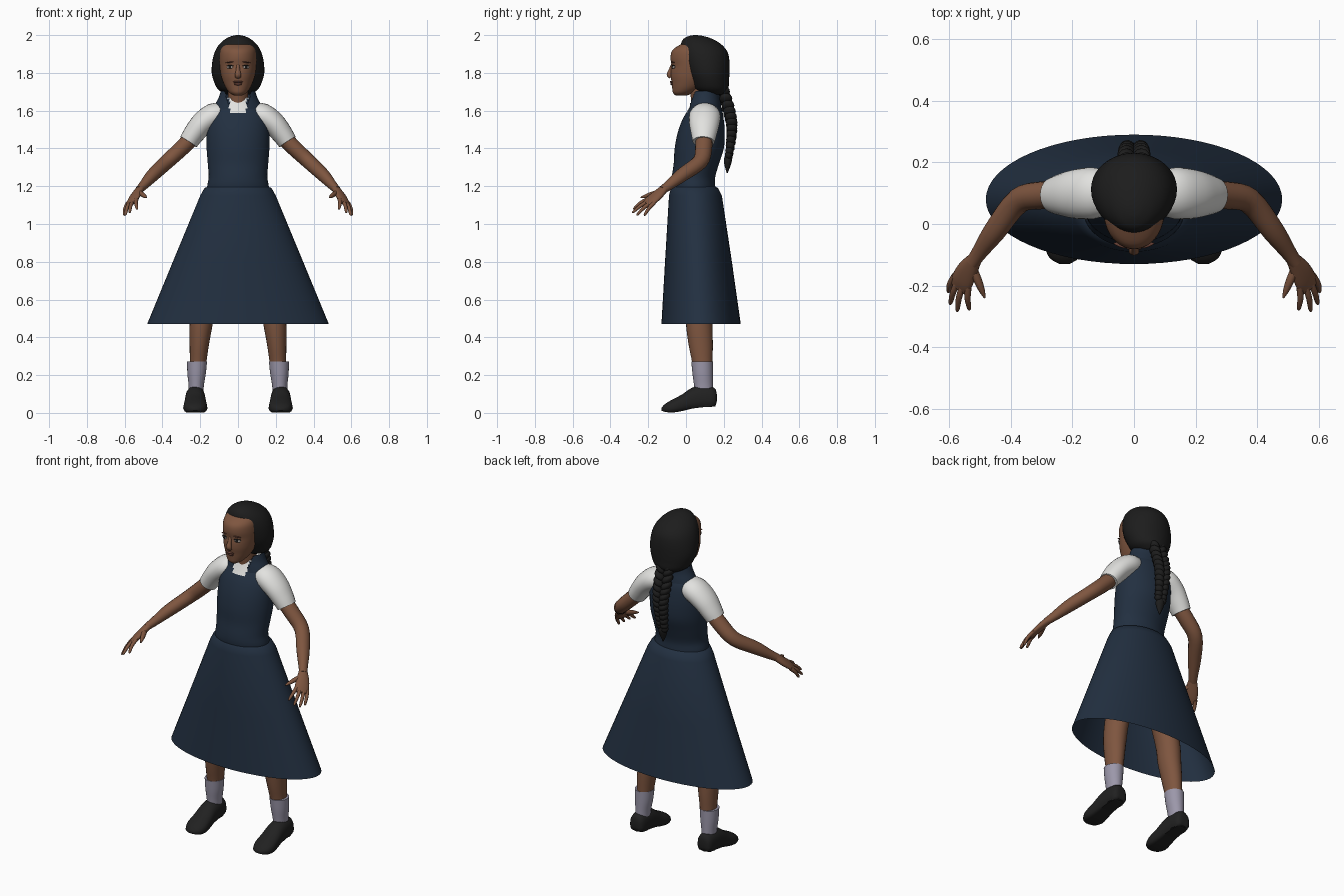
import bpy, bmesh
from math import sin, cos, pi, radians
from mathutils import Vector, Matrix

if "Cube" in bpy.data.objects:
    bpy.data.objects.remove(bpy.data.objects["Cube"])


def material(name, r, g, b):
    m = bpy.data.materials.new(name)
    m.use_nodes = True
    m.diffuse_color = (r, g, b, 1)
    node = next(n for n in m.node_tree.nodes if n.type == "BSDF_PRINCIPLED")
    node.inputs["Base Color"].default_value = (r, g, b, 1)
    node.inputs["Roughness"].default_value = 0.8
    return m


NAVY = material("navy_cloth", 0.016, 0.029, 0.052)
SKIN = material("brown_skin", 0.21, 0.092, 0.05)
WHITE = material("white_shirt", 0.76, 0.76, 0.74)
SOCK = material("grey_sock", 0.33, 0.31, 0.4)
SHOE = material("black_leather", 0.015, 0.015, 0.015)
HAIR = material("black_hair", 0.012, 0.012, 0.012)
LIPS = material("dark_lips", 0.13, 0.05, 0.035)
EYE = material("eye_white", 0.4, 0.36, 0.33)
made = []


def finish(name, bm, mats, rule=None, drop=None):
    """Turn a bmesh into an object, dropping or colouring faces by rule."""
    if drop:
        bmesh.ops.delete(bm, geom=[f for f in bm.faces if drop(f.calc_center_median())],
                         context="FACES")
    bmesh.ops.recalc_face_normals(bm, faces=bm.faces)
    if rule:
        for f in bm.faces:
            f.material_index = rule(f.calc_center_median())
    mesh = bpy.data.meshes.new(name)
    bm.to_mesh(mesh)
    bm.free()
    for m in mats:
        mesh.materials.append(m)
    ob = bpy.data.objects.new(name, mesh)
    bpy.context.collection.objects.link(ob)
    made.append(ob)
    return ob


def smooth(rows, k):
    """Catmull-Rom interpolation of tuples."""
    if k < 2:
        return rows
    out = []
    for i in range(len(rows) - 1):
        a, b, c, d = (rows[max(0, min(len(rows) - 1, i + j))] for j in (-1, 0, 1, 2))
        for t in (s / k for s in range(k)):
            out.append(tuple(
                q + 0.5 * t * (r - p + t * (2 * p - 5 * q + 4 * r - s + t * (3 * (q - r) + s - p)))
                for p, q, r, s in zip(a, b, c, d)))
    return out + [rows[-1]]


def skin_rings(name, rings, mats, caps=True, rule=None, drop=None):
    bm = bmesh.new()
    vs = [[bm.verts.new(p) for p in ring] for ring in rings]
    n = len(vs[0])
    for a, b in zip(vs, vs[1:]):
        for i in range(n):
            j = (i + 1) % n
            bm.faces.new((a[i], a[j], b[j], b[i]))
    if caps:
        bm.faces.new(vs[0])
        bm.faces.new(vs[-1])
    return finish(name, bm, mats, rule, drop)


def circle(n):
    return [(cos(2 * pi * i / n), sin(2 * pi * i / n)) for i in range(n)]


def loft(name, rows, *mats, n=32, k=4, x=0, **kw):
    """Horizontal ellipses: rows of z, centre y, half width, half depth[, centre x]."""
    rings = []
    for z, cy, rx, ry, *cx in smooth(rows, k):
        ox = cx[0] if cx else x
        rings.append([(ox + rx * c, cy + ry * s, z) for c, s in circle(n)])
    return skin_rings(name, rings, mats, **kw)


def tube(name, rows, mat, across=(0, 1, 0), n=16, k=4, **kw):
    """Ellipses square to a path: rows of x, y, z, radius across, radius along thickness."""
    rows = smooth(rows, k)
    pts = [Vector(r[:3]) for r in rows]
    rings = []
    for i, r in enumerate(rows):
        t = (pts[min(i + 1, len(pts) - 1)] - pts[max(i - 1, 0)]).normalized()
        u = Vector(across)
        u = (u - t * u.dot(t)).normalized()
        v = t.cross(u)
        rings.append([pts[i] + u * r[3] * c + v * r[4] * s for c, s in circle(n)])
    return skin_rings(name, rings, [mat], **kw)


def ball(name, at, size, mat, tilt=0, turn=0):
    bm = bmesh.new()
    bmesh.ops.create_uvsphere(bm, u_segments=16, v_segments=10, radius=1)
    bm.transform(Matrix.Translation(at) @ Matrix.Rotation(turn, 4, "Z")
                 @ Matrix.Rotation(tilt, 4, "Y") @ Matrix.Diagonal((*size, 1)))
    return finish(name, bm, [mat])


# Dress bodice with the shirt showing at the neck and armholes
def bodice_colour(c):
    bib = abs(c.x) < 0.045 and c.z > 1.585 and c.y < 0.08
    armhole = c.z > 1.5 and abs(c.x) > 0.165 - 0.4 * (c.z - 1.5)
    return 1 if bib or armhole or c.z > 1.665 else 0


loft("bodice", [(1.13, .05, .165, .11), (1.2, .04, .163, .115), (1.25, .04, .155, .115),
                (1.32, .055, .16, .12), (1.4, .07, .166, .13), (1.48, .08, .166, .125),
                (1.55, .09, .16, .11), (1.6, .1, .142, .092), (1.64, .103, .11, .075),
                (1.67, .105, .085, .065)], NAVY, WHITE, n=64, rule=bodice_colour)
loft("dress_collar", [(1.6, .1, .14, .088), (1.64, .1, .118, .084), (1.67, .1, .102, .08),
                      (1.705, .1, .09, .078)], NAVY, n=64, caps=False,
     drop=lambda c: c.y < 0.1 and abs(c.x) < 0.042 + 0.25 * (c.z - 1.6))
loft("skirt", [(1.2, .04, .155, .112), (1.19, .045, .178, .125), (1.15, .05, .2, .14),
               (.8, .066, .345, .177), (.47, .08, .481, .21)], NAVY, n=64, k=1, caps=False)

# Neck, head and hair
loft("neck", [(1.6, .09, .06, .06), (1.66, .085, .054, .058), (1.76, .07, .055, .06)], SKIN)
loft("head", [(1.68, -.025, .022, .03), (1.695, -.015, .045, .054), (1.72, .005, .064, .078),
              (1.75, .02, .078, .096), (1.78, .032, .088, .113), (1.81, .04, .094, .121),
              (1.84, .042, .098, .119), (1.88, .042, .099, .124), (1.92, .045, .095, .117),
              (1.95, .05, .08, .08), (1.97, .06, .05, .05)], SKIN, n=40)
loft("hair", [(1.685, .15, .06, .05), (1.71, .135, .103, .088), (1.75, .125, .126, .102),
              (1.8, .115, .139, .115), (1.86, .105, .136, .125), (1.91, .095, .123, .125),
              (1.95, .08, .1, .108), (1.98, .063, .066, .076), (1.996, .053, .03, .035),
              (2.0, .05, .005, .005)], HAIR, n=40)

# Face
tube("nose", [(0, -.07, 1.845, .008, .008), (0, -.082, 1.815, .011, .01),
              (0, -.088, 1.79, .017, .014), (0, -.082, 1.775, .015, .008)],
     SKIN, across=(1, 0, 0))
ball("upper_lip", (0, -.077, 1.752), (.026, .009, .006), LIPS)
ball("lower_lip", (0, -.073, 1.741), (.022, .01, .007), LIPS)
for side, s in (("left", 1), ("right", -1)):
    ball(side + "_eye", (s * .043, -.066, 1.83), (.018, .007, .008), EYE, turn=s * .35)
    ball(side + "_iris", (s * .042, -.07, 1.83), (.008, .006, .008), HAIR, turn=s * .35)
    ball(side + "_lash", (s * .043, -.068, 1.838), (.02, .007, .003), HAIR, turn=s * .35)
    ball(side + "_brow", (s * .045, -.069, 1.856), (.022, .006, .003), LIPS,
         tilt=s * .12, turn=s * .35)

# Braid: slanted lobes in pairs that shrink towards the tip
spine = smooth([(.19, 1.72, .05), (.222, 1.62, .05), (.242, 1.53, .045),
                (.238, 1.44, .038), (.226, 1.36, .03)], 3)
for i, (y, z, w) in enumerate(spine):
    for side, s in (("left", 1), ("right", -1)):
        ball(f"braid_{side}_{i + 1}", (s * w * .48, y, z + s * .007), (w * .72, w * .68, .022),
             HAIR, tilt=-s * .75)
loft("braid_tail", [(1.37, .225, .015, .015), (1.34, .222, .026, .022),
                    (1.31, .22, .02, .016), (1.27, .218, .003, .003)], HAIR, n=12)

for side, s in (("left", 1), ("right", -1)):
    def flip(rows):
        return [(s * r[0], *r[1:]) for r in rows]

    # Sleeve and arm
    tube(side + "_sleeve", flip([
        (.07, .1, 1.58, .065, .058), (.13, .1, 1.573, .083, .066), (.19, .097, 1.53, .08, .062),
        (.235, .095, 1.475, .068, .056), (.262, .093, 1.435, .058, .051)]), WHITE, n=24)
    tube(side + "_arm", flip([
        (.23, .095, 1.47, .045, .043), (.3, .093, 1.4, .045, .042), (.375, .075, 1.33, .042, .039),
        (.45, -.02, 1.26, .038, .035), (.5, -.09, 1.205, .027, .025),
        (.525, -.125, 1.18, .024, .02)]), SKIN)

    # Hand: a flat palm, four fingers and a thumb
    spread = Vector((s * .75, .55, -.35))
    tube(side + "_palm", flip([
        (.515, -.112, 1.19, .023, .02), (.54, -.15, 1.155, .036, .019),
        (.558, -.185, 1.125, .04, .016), (.57, -.207, 1.105, .034, .01)]), SKIN, across=spread)
    tips = [(.535, -.28, 1.078), (.575, -.285, 1.06), (.598, -.262, 1.046), (.604, -.222, 1.045)]
    for i, tip in enumerate(tips):
        root = Vector((s * .56, -.185, 1.122)) + spread * (.02 * i - .03)
        end = Vector((s * tip[0], *tip[1:]))
        mid = root.lerp(end, .5) + Vector((s * .004, 0, .006))
        tube(f"{side}_finger_{i + 1}", [(*root, .011, .011), (*mid, .01, .01),
                                        (*root.lerp(end, .9), .007, .007), (*end, .002, .002)],
             SKIN, across=spread, n=10, k=3)
    tube(side + "_thumb", flip([
        (.527, -.135, 1.17, .014, .013), (.508, -.18, 1.158, .014, .013),
        (.494, -.215, 1.147, .01, .01), (.484, -.24, 1.14, .003, .003)]), SKIN, n=10)

    # Leg and sock: last number is the centre x
    loft(side + "_leg", [(.2, .09, .042, .05, s * .215), (.27, .086, .044, .054, s * .211),
                         (.36, .078, .051, .064, s * .205), (.47, .07, .061, .07, s * .195),
                         (.6, .07, .066, .074, s * .178), (.95, .06, .085, .09, s * .1)],
         SKIN, n=24)
    loft(side + "_sock", [(.1, .095, .038, .048, s * .222), (.15, .092, .041, .05, s * .221),
                          (.21, .088, .049, .054, s * .219), (.272, .085, .053, .057, s * .217)],
         SOCK, n=24)

    # Shoe from heel to toe: y, sole z, top z, half width
    rings = []
    for y, low, high, w in smooth([
            (.163, .06, .1, .02), (.15, .035, .132, .042), (.09, .03, .145, .05),
            (.03, .022, .132, .053), (-.02, .01, .098, .058), (-.07, .002, .072, .061),
            (-.11, .005, .048, .046), (-.13, .012, .026, .015)], 3):
        ring = []
        for c, t in circle(24):
            # squared-off sole, narrower rounded top
            zz = (low + high) / 2 + (high - low) / 2 * max(-1, min(1, t * (1.6 if t < 0 else 1)))
            ring.append((s * .226 + w * c * (1.08 if t < 0 else 1), y, zz))
        rings.append(ring)
    skin_rings(side + "_shoe", rings, [SHOE])
    loft(side + "_heel", [(.034, .105, .044, .05), (.07, .105, .046, .052)], SHOE,
         n=20, k=1, x=s * .226)

# Smooth shading with sharp rims
bpy.ops.object.select_all(action="DESELECT")
for ob in made:
    ob.select_set(True)
bpy.context.view_layer.objects.active = made[0]
bpy.ops.object.shade_smooth_by_angle(angle=radians(50))
